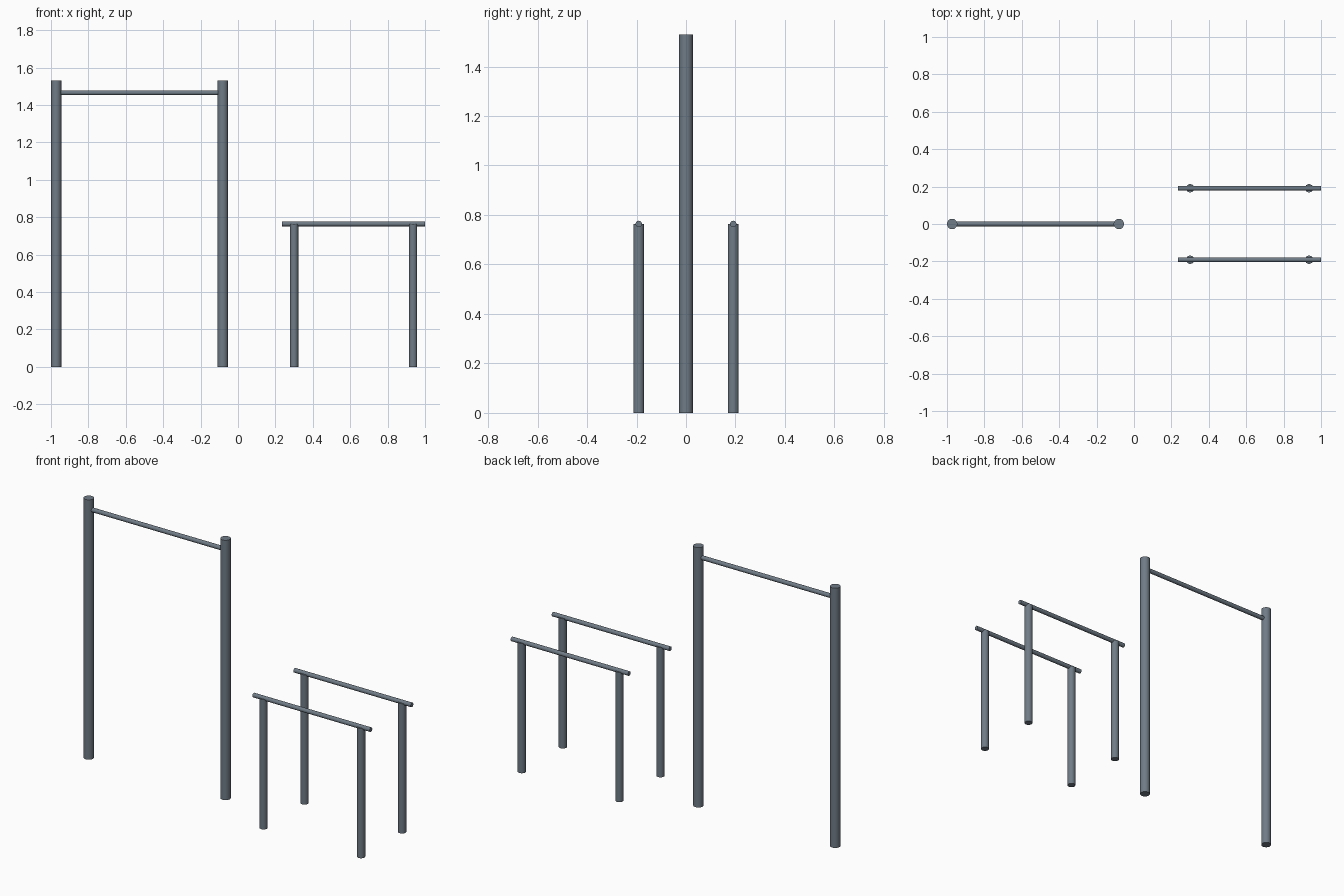
import bpy
from mathutils import Vector

cube = bpy.data.objects.get("Cube")
if cube:
    bpy.data.objects.remove(cube, do_unlink=True)

# Painted steel
steel = bpy.data.materials.new("slate_steel")
steel.use_nodes = True
colour = (0.16, 0.20, 0.24, 1)
steel.diffuse_color = colour
steel.node_tree.nodes["Principled BSDF"].inputs["Base Color"].default_value = colour


def tube(name, start, end, radius):
    """Capped round tube between two points."""
    a, b = Vector(start), Vector(end)
    bpy.ops.mesh.primitive_cylinder_add(
        vertices=32, radius=radius, depth=(b - a).length, location=(a + b) / 2,
        rotation=(b - a).to_track_quat('Z', 'Y').to_euler())
    ob = bpy.context.object
    ob.name = name
    ob.data.materials.append(steel)
    bpy.ops.object.shade_smooth_by_angle()
    return ob


BAR_R = 0.0127

# Pull-up frame: two tall posts joined by a high bar
TALL_R, TALL_H = 0.0278, 1.53
RACK_X = (-1 + TALL_R, -0.081)
for side, x in zip(("right", "left"), RACK_X):
    tube(f"tall_post_{side}", (x, 0, 0), (x, 0, TALL_H), TALL_R)
tube("pull_up_bar", (RACK_X[0], 0, 1.465), (RACK_X[1], 0, 1.465), BAR_R)

# Parallel bars: each rail rests half sunk into two short posts
SHORT_R, SHORT_H = 0.0222, 0.764
MID_X, HALF_RAIL, HALF_SPAN, HALF_GAP = 0.618, 0.382, 0.318, 0.191
for row, y in (("front", -HALF_GAP), ("back", HALF_GAP)):
    for side, sign in (("right", -1), ("left", 1)):
        x = MID_X + sign * HALF_SPAN
        tube(f"short_post_{row}_{side}", (x, y, 0), (x, y, SHORT_H), SHORT_R)
    tube(f"parallel_bar_{row}", (MID_X - HALF_RAIL, y, SHORT_H),
         (MID_X + HALF_RAIL, y, SHORT_H), BAR_R)
